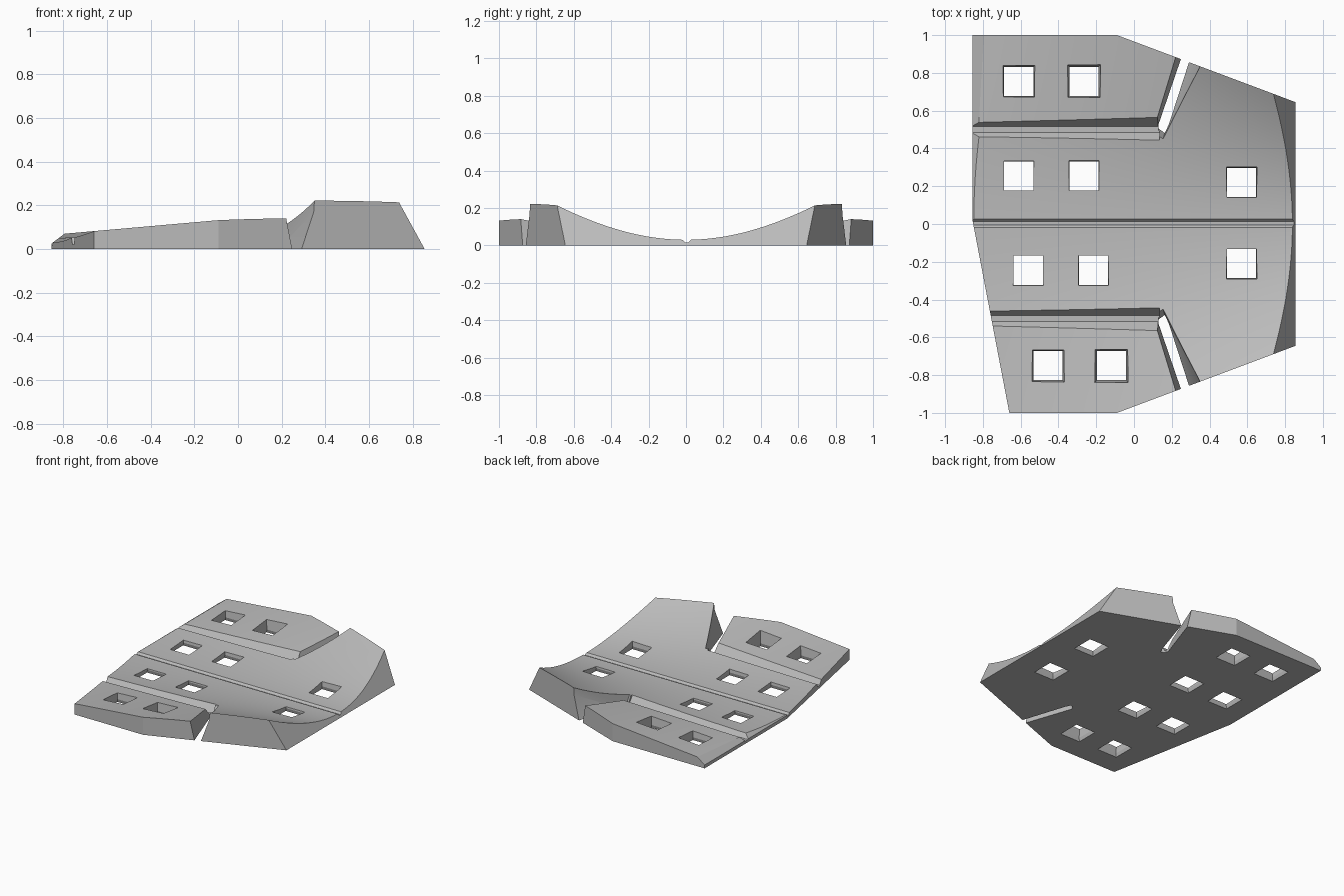
import bpy, bmesh, math
from mathutils import Vector

old = bpy.data.objects.get("Cube")
if old:
    bpy.data.objects.remove(old, do_unlink=True)

grey = bpy.data.materials.new("stone grey")
grey.use_nodes = True
colour = (0.5, 0.5, 0.5, 1)
grey.diffuse_color = colour
grey.node_tree.nodes["Principled BSDF"].inputs["Base Color"].default_value = colour


def make_object(name, bm):
    bmesh.ops.recalc_face_normals(bm, faces=bm.faces[:])
    mesh = bpy.data.meshes.new(name)
    bm.to_mesh(mesh)
    bm.free()
    mesh.materials.append(grey)
    obj = bpy.data.objects.new(name, mesh)
    bpy.context.collection.objects.link(obj)
    return obj


def add_hull(bm, points):
    verts = [bm.verts.new(p) for p in points]
    bmesh.ops.convex_hull(bm, input=verts)


def height(x, y):
    """Dished centre, blending to the flatter side flaps inside the grooves."""
    a = abs(y)
    centre = 0.03 + 0.1 * math.exp(0.88 * (x + 0.8)) * a * a
    inner, outer = 0.08 + 0.035 * x, 0.14 + 0.088 * x
    flap = inner + (outer - inner) * (a - 0.56) / 0.44
    d = min(a - 0.5, 0.93 * (0.14 + 0.4 * (a - 0.5) - x))
    t = min(max(0.5 + d / 0.03, 0), 1)
    return centre + (flap - centre) * t


# Slab: dished top over a flat base
bm = bmesh.new()
bmesh.ops.create_grid(bm, x_segments=100, y_segments=100, size=1.05)
for v in bm.verts:
    v.co.z = height(v.co.x, v.co.y)
base = bmesh.ops.extrude_face_region(bm, geom=bm.faces[:], use_keep_orig=True)
for g in base["geom"]:
    if isinstance(g, bmesh.types.BMVert):
        g.co.z = 0


def trim(point, normal):
    """Slice off everything beyond a plane and cap the cut."""
    res = bmesh.ops.bisect_plane(
        bm, geom=bm.verts[:] + bm.edges[:] + bm.faces[:], dist=1e-6,
        plane_co=point, plane_no=normal, clear_outer=True)
    edges = [e for e in res["geom_cut"] if isinstance(e, bmesh.types.BMEdge)]
    bmesh.ops.edgeloop_fill(bm, edges=edges)


# Outline, clockwise from the back corner
outline = [(-0.855, 1), (-0.09, 1), (0.855, 0.645), (0.855, -0.645),
           (-0.09, -1), (-0.66, -1), (-0.855, 0.02)]
for i, p in enumerate(outline):
    q = outline[(i + 1) % len(outline)]
    trim((p[0], p[1], 0), (p[1] - q[1], q[0] - p[0], 0))
trim((0.855, 0, 0), (0.21, 0, 0.115))        # sloping end
trim((-0.855, 0, 0.025), (-0.045, 0, 0.06))  # bevelled end
slab = make_object("curved_slab", bm)


# Groove cutters: trapezoid section along x
def groove(bm, y, x_end, floor, half, spread):
    top = floor + 0.2
    wide = half + 0.2 * spread
    add_hull(bm, [(x, y + s * w, z) for x in (-1, x_end)
                  for s in (-1, 1) for w, z in ((half, floor), (wide, top))])


bm = bmesh.new()
groove(bm, 0.004, 1, 0.015, 0.008, 0.9)
for side in (-1, 1):
    groove(bm, side * 0.5, 0.135, 0.02, 0.015, 0.76)
grooves = make_object("groove_cutter", bm)

# Slit cutters: flared wedges through the side edges
bm = bmesh.new()
slit_lines = [((0.13, 0.515, 0), (0.255, 0.88, 0)),
              ((0.165, 0.49, 0), (0.285, 0.86, 0)),
              ((0.112, 0.67, 0.3), (0.2, 0.89, 0.3)),
              ((0.128, 0.36, 0.3), (0.357, 0.835, 0.3))]
for side in (-1, 1):
    points = []
    for a, b in slit_lines:
        a, b = Vector(a), Vector(b)
        points += [a, a.lerp(b, 1.5)]
    # carry the narrow foot just below the base
    points += [p - Vector((0, 0, 0.02)) for p in points[:4]]
    add_hull(bm, [(p.x, p.y * side, p.z) for p in points])
slits = make_object("slit_cutter", bm)

# Square holes, pinched at mid depth
bm = bmesh.new()
centres = [(-0.61, 0.755), (-0.265, 0.755), (-0.61, 0.255), (-0.265, 0.255),
           (0.57, 0.22), (0.57, -0.21), (-0.56, -0.245), (-0.215, -0.245),
           (-0.455, -0.75), (-0.12, -0.75)]
sections = [(-0.01, 0.087), (0.025, 0.077), (0.3, 0.115)]
corners = [(-1, -1), (1, -1), (1, 1), (-1, 1)]
for cx, cy in centres:
    rings = [[bm.verts.new((cx + r * i, cy + r * j, z)) for i, j in corners]
             for z, r in sections]
    for low, high in zip(rings, rings[1:]):
        for k in range(4):
            n = (k + 1) % 4
            bm.faces.new((low[k], low[n], high[n], high[k]))
    bm.faces.new(rings[0][::-1])
    bm.faces.new(rings[-1])
holes = make_object("hole_cutter", bm)

# Cut everything out of the slab
bpy.context.view_layer.objects.active = slab
for cutter in (grooves, slits, holes):
    mod = slab.modifiers.new(cutter.name, "BOOLEAN")
    mod.operation = "DIFFERENCE"
    mod.solver = "EXACT"
    mod.object = cutter
    bpy.ops.object.modifier_apply(modifier=mod.name)
    bpy.data.objects.remove(cutter, do_unlink=True)

bpy.ops.object.select_all(action="DESELECT")
slab.select_set(True)
bpy.ops.object.shade_smooth_by_angle(angle=math.radians(20))
